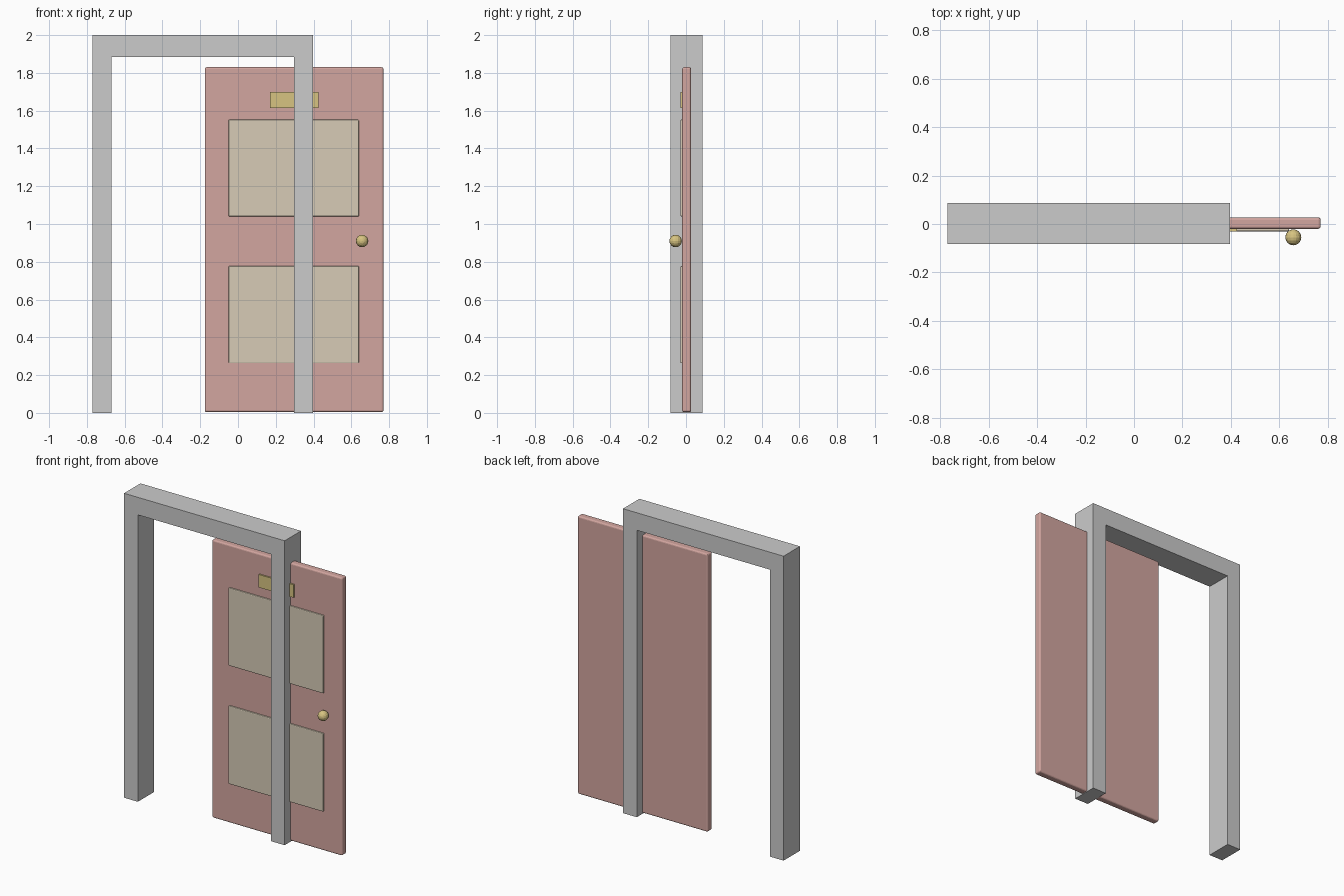
import bpy, bmesh
from mathutils import Matrix

if "Cube" in bpy.data.objects:
    bpy.data.objects.remove(bpy.data.objects["Cube"])


def material(name, rgb):
    m = bpy.data.materials.new(name)
    m.diffuse_color = (*rgb, 1)
    m.use_nodes = True
    m.node_tree.nodes["Principled BSDF"].inputs["Base Color"].default_value = m.diffuse_color
    return m


def add_object(name, bm, mat=None):
    bmesh.ops.recalc_face_normals(bm, faces=bm.faces)
    mesh = bpy.data.meshes.new(name)
    bm.to_mesh(mesh)
    bm.free()
    ob = bpy.data.objects.new(name, mesh)
    bpy.context.collection.objects.link(ob)
    if mat:
        mesh.materials.append(mat)
    return ob


def box(name, x, y, z, mat, bevel=0, segments=2):
    bm = bmesh.new()
    size = [b - a for a, b in (x, y, z)]
    mid = [(a + b) / 2 for a, b in (x, y, z)]
    bmesh.ops.create_cube(bm, size=1, matrix=Matrix.Translation(mid) @ Matrix.Diagonal((*size, 1)))
    ob = add_object(name, bm, mat)
    if bevel:
        mod = ob.modifiers.new("Bevel", 'BEVEL')
        mod.width = bevel
        mod.segments = segments
    return ob


pink = material("door_paint", (0.65, 0.38, 0.35))
cream = material("panel_paint", (0.68, 0.60, 0.47))
brass = material("brass", (0.68, 0.55, 0.22))

# Door frame: an arch profile extruded through its depth
profile = [(-0.77, 0), (-0.77, 2), (0.397, 2), (0.397, 0),
           (0.297, 0), (0.297, 1.885), (-0.67, 1.885), (-0.67, 0)]
bm = bmesh.new()
face = bm.faces.new([bm.verts.new((x, -0.083, z)) for x, z in profile])
ext = bmesh.ops.extrude_face_region(bm, geom=[face], use_keep_orig=True)
bmesh.ops.translate(bm, vec=(0, 0.17, 0),
                    verts=[v for v in ext["geom"] if isinstance(v, bmesh.types.BMVert)])
add_object("door_frame", bm)

# Sliding door leaf
box("door_leaf", (-0.176, 0.77), (-0.02, 0.027), (0.004, 1.83), pink, 0.01, 3)

# Raised panels
for name, z in (("lower_panel", (0.263, 0.777)), ("upper_panel", (1.04, 1.552))):
    box(name, (-0.05, 0.64), (-0.03, -0.01), z, cream, 0.005)

# Plate near the top
box("door_plate", (0.17, 0.425), (-0.03, -0.01), (1.613, 1.698), brass)

# Round knob with its pole facing the front
bm = bmesh.new()
bmesh.ops.create_uvsphere(bm, u_segments=16, v_segments=8, radius=0.033,
                          matrix=Matrix.Translation((0.657, -0.055, 0.91)) @ Matrix.Rotation(1.5707963, 4, 'X'))
add_object("door_knob", bm, brass)
